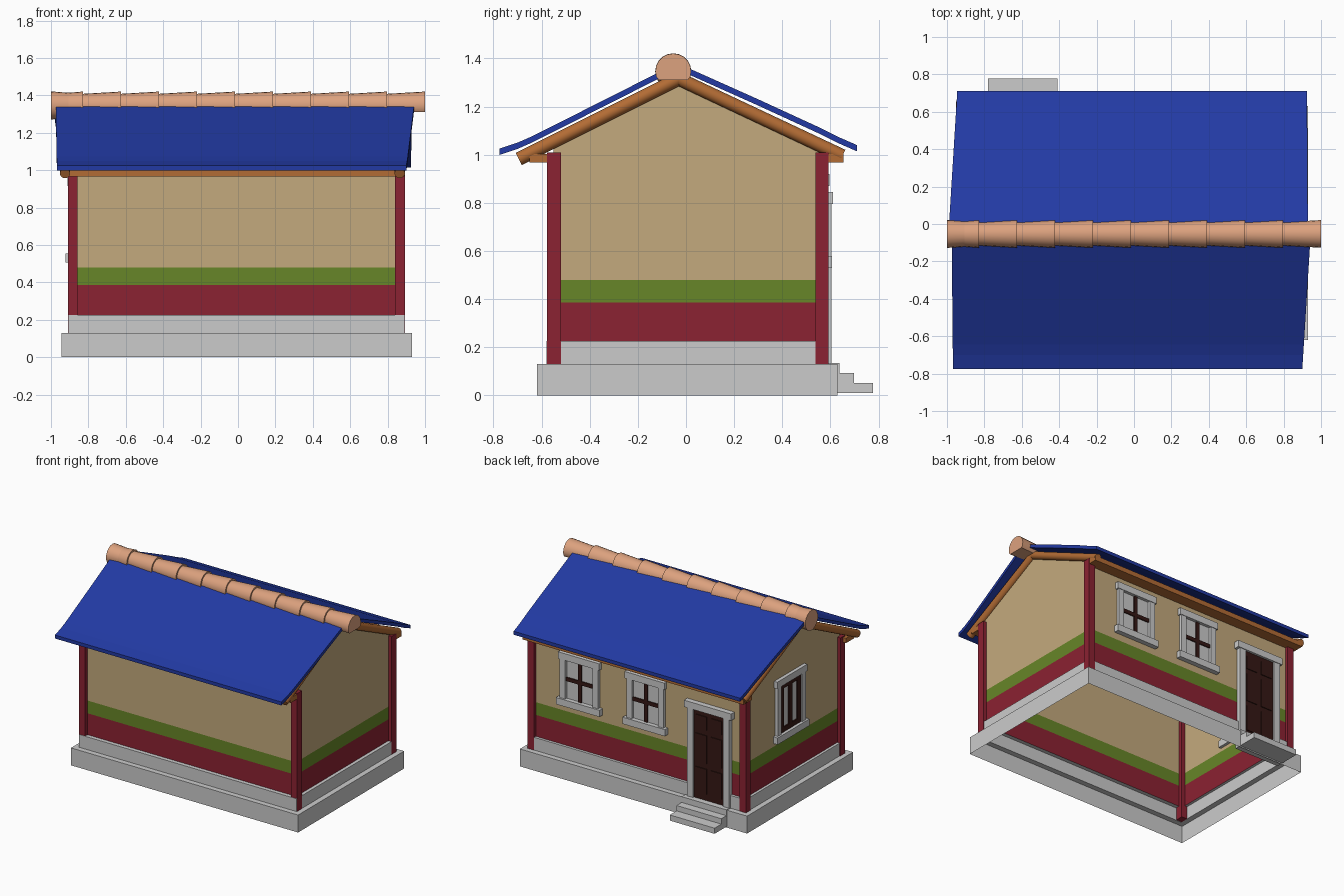
import bpy
import math
from mathutils import Vector

if "Cube" in bpy.data.objects:
    bpy.data.objects.remove(bpy.data.objects["Cube"])


def material(name, rgb):
    m = bpy.data.materials.new(name)
    m.diffuse_color = (*rgb, 1)
    m.use_nodes = True
    m.node_tree.nodes["Principled BSDF"].inputs["Base Color"].default_value = m.diffuse_color
    return m


TAN = material("plaster", (0.55, 0.40, 0.205))
RED = material("red_paint", (0.26, 0.016, 0.032))
GREEN = material("green_paint", (0.137, 0.24, 0.021))
BLUE = material("blue_roof", (0.016, 0.042, 0.37))
CLAY = material("clay", (0.72, 0.36, 0.21))
WOOD = material("wood", (0.45, 0.15, 0.035))
DARK = material("dark_wood", (0.035, 0.009, 0.007))


def mesh(name, verts, faces, mat=None):
    me = bpy.data.meshes.new(name)
    me.from_pydata(verts, [], faces)
    if mat:
        me.materials.append(mat)
    ob = bpy.data.objects.new(name, me)
    bpy.context.collection.objects.link(ob)
    return ob


def loft(name, rings, mat=None, caps=True):
    """Skin a list of equal-length rings, counter-clockwise about the travel direction."""
    n = len(rings[0])
    verts = [v for r in rings for v in r]
    faces = [(k * n + i, k * n + (i + 1) % n, (k + 1) * n + (i + 1) % n, (k + 1) * n + i)
             for k in range(len(rings) - 1) for i in range(n)]
    if caps:
        faces += [tuple(reversed(range(n))), tuple(range(len(verts) - n, len(verts)))]
    return mesh(name, verts, faces, mat)


def rect(x0, x1, y0, y1, z):
    return [(x0, y0, z), (x1, y0, z), (x1, y1, z), (x0, y1, z)]


def box(name, x, y, z, mat=None):
    return loft(name, [rect(*x, *y, z[0]), rect(*x, *y, z[1])], mat)


def smooth(ob):
    bpy.context.view_layer.objects.active = ob
    bpy.ops.object.select_all(action='DESELECT')
    ob.select_set(True)
    bpy.ops.object.shade_smooth_by_angle(angle=math.radians(35))


# stepped foundation, an open-bottomed shell
PLINTH = (-0.945, 0.93, -0.62, 0.63)
TIER = (-0.905, 0.89, -0.58, 0.59)
WALL = (-0.885, 0.865, -0.55, 0.57)
loft("foundation", [rect(*PLINTH, 0), rect(*PLINTH, 0.13), rect(*TIER, 0.13),
                    rect(*TIER, 0.225), rect(*WALL, 0.225)], caps=False)

# painted wall bands
loft("wall_red_band", [rect(*WALL, 0.225), rect(*WALL, 0.385)], RED, False)
loft("wall_green_band", [rect(*WALL, 0.385), rect(*WALL, 0.48)], GREEN, False)

# plaster walls with gables
x0, x1, y0, y1 = WALL
verts = rect(*WALL, 0.48) + [(x0, y0, 1.04), (x1, y0, 1.04), (x1, y1, 1.03), (x0, y1, 1.03),
                             (x1, -0.03, 1.315), (x0, -0.03, 1.315)]
mesh("plaster_walls", verts, [(0, 1, 5, 4), (2, 3, 7, 6), (1, 2, 6, 8, 5), (3, 0, 4, 9, 7)], TAN)

# corner posts
for px in ((-0.91, -0.858), (0.84, 0.892)):
    for py in ((-0.577, -0.52), (0.537, 0.592)):
        box("corner_post", px, py, (0.13, 1.01), RED)

# roof slabs with flared eaves: profile (y, z), x range at eave and at ridge
FRONT = [(-0.775, 1.025), (-0.70, 1.05), (-0.645, 1.074), (-0.4, 1.197), (-0.129, 1.334), (-0.05, 1.374)]
BACK = [(0.71, 1.04), (0.63, 1.075), (0.55, 1.115), (0.3, 1.23), (0.025, 1.353), (-0.05, 1.386)]


def roof(name, prof, eave, ridge, flip):
    rings = []
    for y, z in prof:
        t = (y - prof[0][0]) / (prof[-1][0] - prof[0][0])
        a, b = (eave[i] + (ridge[i] - eave[i]) * t for i in (0, 1))
        r = [(a, y, z), (b, y, z), (b, y, z - 0.026), (a, y, z - 0.026)]
        rings.append(r[::-1] if flip else r)
    loft(name, rings, BLUE)


roof("roof_front", FRONT, (-0.968, 0.90), (-0.975, 0.945), False)
roof("roof_back", BACK, (-0.945, 0.925), (-0.992, 0.93), True)

# ridge tiles: tapered rounds, flattened underneath except the flared end
def ring(x, r, floor):
    pts = [(math.cos(i * math.tau / 20), math.sin(i * math.tau / 20)) for i in range(20)]
    return [(x, -0.053 + r * c, max(1.346 + r * s, floor)) for c, s in pts]


smooth(loft("ridge_end_tile", [ring(-1.0, 0.075, 0), ring(-0.83, 0.062, 0)], CLAY))
cuts = [-0.98] + [-0.83 + 0.2033 * i for i in range(10)]
for a, b in zip(cuts, cuts[1:]):
    smooth(loft("ridge_tile", [ring(a, 0.062, 1.31), ring(b, 0.074, 1.31)], CLAY))

# round rafters along the gables
def pole(name, a, b, r, mat):
    a, b = Vector(a), Vector(b)
    bpy.ops.mesh.primitive_cylinder_add(vertices=14, radius=r, depth=(b - a).length, location=(a + b) / 2)
    ob = bpy.context.object
    ob.name = name
    ob.rotation_euler = (b - a).to_track_quat('Z', 'Y').to_euler()
    ob.data.materials.append(mat)
    smooth(ob)


for x in (-0.925, 0.865):
    pole("front_rafter", (x, -0.695, 0.982), (x, -0.03, 1.315), 0.028, WOOD)
    pole("back_rafter", (x, 0.65, 0.995), (x, -0.03, 1.315), 0.028, WOOD)
# beams under the eaves
box("front_eave_beam", (-0.935, 0.89), (-0.65, -0.55), (0.967, 1.003), WOOD)
box("back_eave_beam", (-0.935, 0.89), (0.56, 0.655), (0.967, 1.003), WOOD)

# windows: f maps (along wall, outward range) to the right wall
def window(u0, u1, z0, z1, f):
    def part(name, u, d, z, mat=None):
        x, y = f(u, d)
        box(name, x, y, z, mat)
    m, w = 0.022, 0.045
    i0, i1, s, t = u0 + m + w, u1 - m - w, z0 + 0.05, z1 - 0.05
    part("window_sill", (u0, u1), (-0.02, 0.036), (z0, s))
    part("window_lintel", (u0 + 0.01, u1 - 0.01), (-0.02, 0.026), (t, z1))
    part("window_jamb", (u0 + m, i0), (-0.02, 0.022), (s, t))
    part("window_jamb", (i1, u1 - m), (-0.02, 0.022), (s, t))
    part("window_pane", (i0, i1), (-0.01, 0.003), (s, t))
    uc, zc = (i0 + i1) / 2, (s + t) / 2
    return part, i0, i1, s, t, uc, zc


def on_back(u, d):
    return u, (0.57 + d[0], 0.57 + d[1])


def on_left(u, d):
    return (-0.885 - d[1], -0.885 - d[0]), u


for u0, u1 in ((0.29, 0.65), (-0.25, 0.10)):
    part, i0, i1, s, t, uc, zc = window(u0, u1, 0.53, 0.92, on_back)
    part("window_mullion", (uc - 0.014, uc + 0.014), (0, 0.012), (s, t), DARK)
    part("window_crossbar", (i0, i1), (0, 0.011), (zc - 0.014, zc + 0.014), DARK)

part, i0, i1, s, t, uc, zc = window(-0.14, 0.235, 0.505, 0.965, on_left)
for a, b in ((i0, i0 + 0.04), (uc - 0.02, uc + 0.02), (i1 - 0.04, i1)):
    part("sash_stile", (a, b), (0, 0.014), (s, t), DARK)
for a, b in ((s, s + 0.035), (t - 0.035, t)):
    part("sash_rail", (i0, i1), (0, 0.013), (a, b), DARK)

# door with raised panels
DX0, DX1 = -0.79, -0.42
box("door_leaf", (DX0 + 0.05, DX1 - 0.05), (0.55, 0.593), (0.135, 0.80), DARK)
for cx in (-0.668, -0.542):
    for a, b in ((0.18, 0.37), (0.41, 0.62), (0.66, 0.76)):
        box("door_panel", (cx - 0.045, cx + 0.045), (0.59, 0.599), (a, b), DARK)
for a, b in ((DX0 + 0.01, DX0 + 0.06), (DX1 - 0.06, DX1 - 0.01)):
    box("door_jamb", (a, b), (0.55, 0.605), (0.13, 0.80))
box("door_lintel", (DX0 - 0.01, DX1 + 0.01), (0.55, 0.61), (0.795, 0.845))

# entrance steps
for y, a, b in ((0.777, 0.01, 0.052), (0.697, 0.05, 0.092), (0.637, 0.09, 0.135)):
    box("entrance_step", (-0.78, -0.41), (0.58, y), (a, b))
